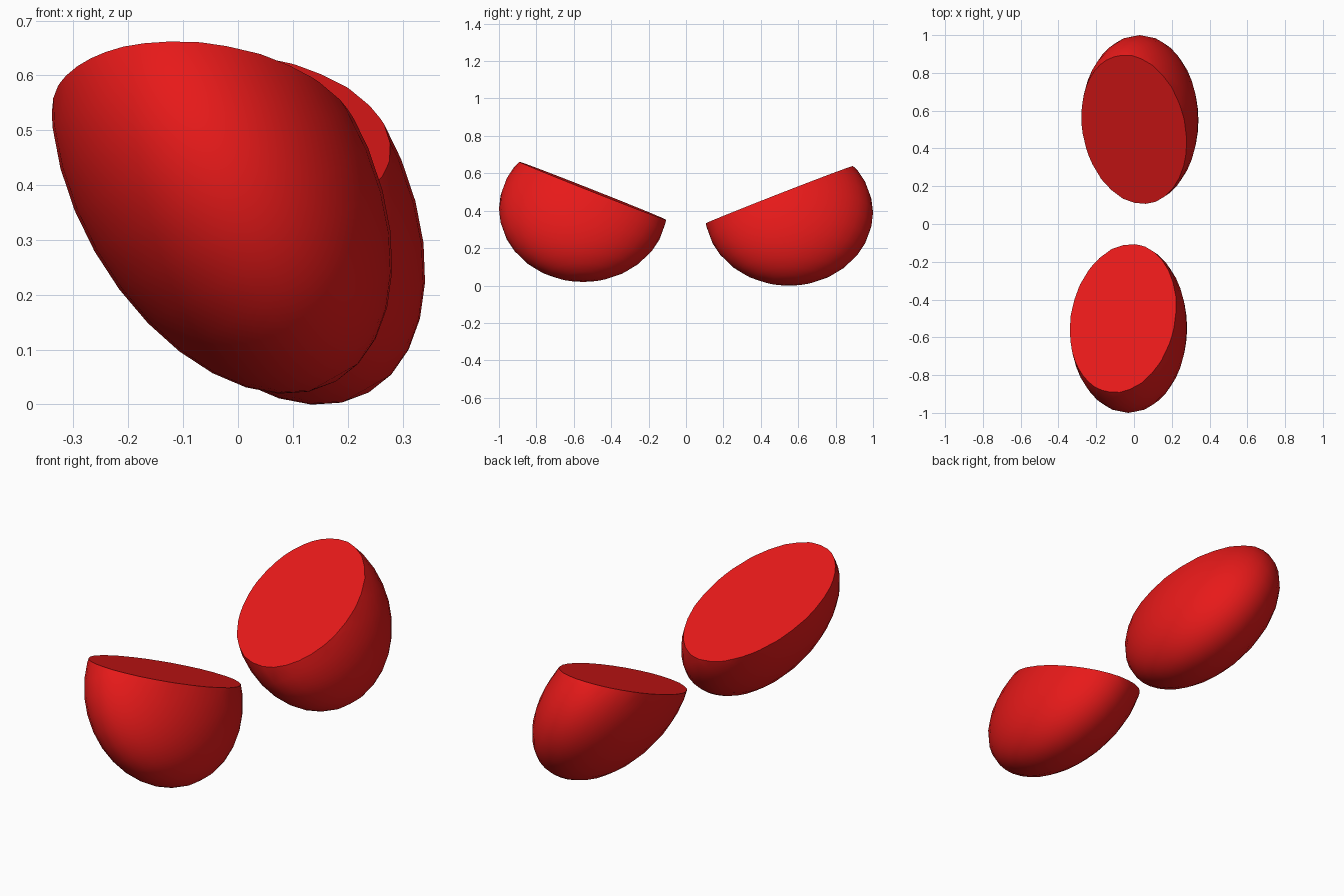
import bpy, bmesh, math
from mathutils import Matrix, Vector

if "Cube" in bpy.data.objects:
    bpy.data.objects.remove(bpy.data.objects["Cube"])

red = bpy.data.materials.new("red")
red.diffuse_color = (0.8, 0.01, 0.01, 1)
red.use_nodes = True
red.node_tree.nodes["Principled BSDF"].inputs["Base Color"].default_value = red.diffuse_color


def cut_ellipsoid(name, centre, cut_normal, cut_offset):
    """Tilted flattened ball, sliced flat a little above its centre."""
    bm = bmesh.new()
    bmesh.ops.create_uvsphere(bm, u_segments=32, v_segments=16, radius=1)
    shape = Matrix.Rotation(math.radians(-29.5), 4, 'Y') @ Matrix.Diagonal((0.266, 0.45, 0.423, 1))
    bmesh.ops.transform(bm, matrix=shape, verts=bm.verts)
    n = Vector(cut_normal).normalized()
    # slice off the top and cap the opening
    res = bmesh.ops.bisect_plane(bm, geom=bm.verts[:] + bm.edges[:] + bm.faces[:],
                                 plane_co=n * cut_offset, plane_no=n, clear_outer=True)
    rim = [e for e in res["geom_cut"] if isinstance(e, bmesh.types.BMEdge)]
    bmesh.ops.holes_fill(bm, edges=rim, sides=0)
    bmesh.ops.recalc_face_normals(bm, faces=bm.faces[:])
    mesh = bpy.data.meshes.new(name)
    bm.to_mesh(mesh)
    bm.free()
    mesh.materials.append(red)
    ob = bpy.data.objects.new(name, mesh)
    ob.location = centre
    bpy.context.collection.objects.link(ob)
    bpy.context.view_layer.objects.active = ob
    ob.select_set(True)
    bpy.ops.object.shade_smooth_by_angle(angle=math.radians(30))
    ob.select_set(False)


# two facing halves, their flat cuts leaning toward each other
cut_ellipsoid("front_half", (-0.03, -0.55, 0.41), (0.02, 0.365, 0.93), 0.108)
cut_ellipsoid("back_half", (0.03, 0.55, 0.39), (-0.02, -0.365, 0.93), 0.108)
